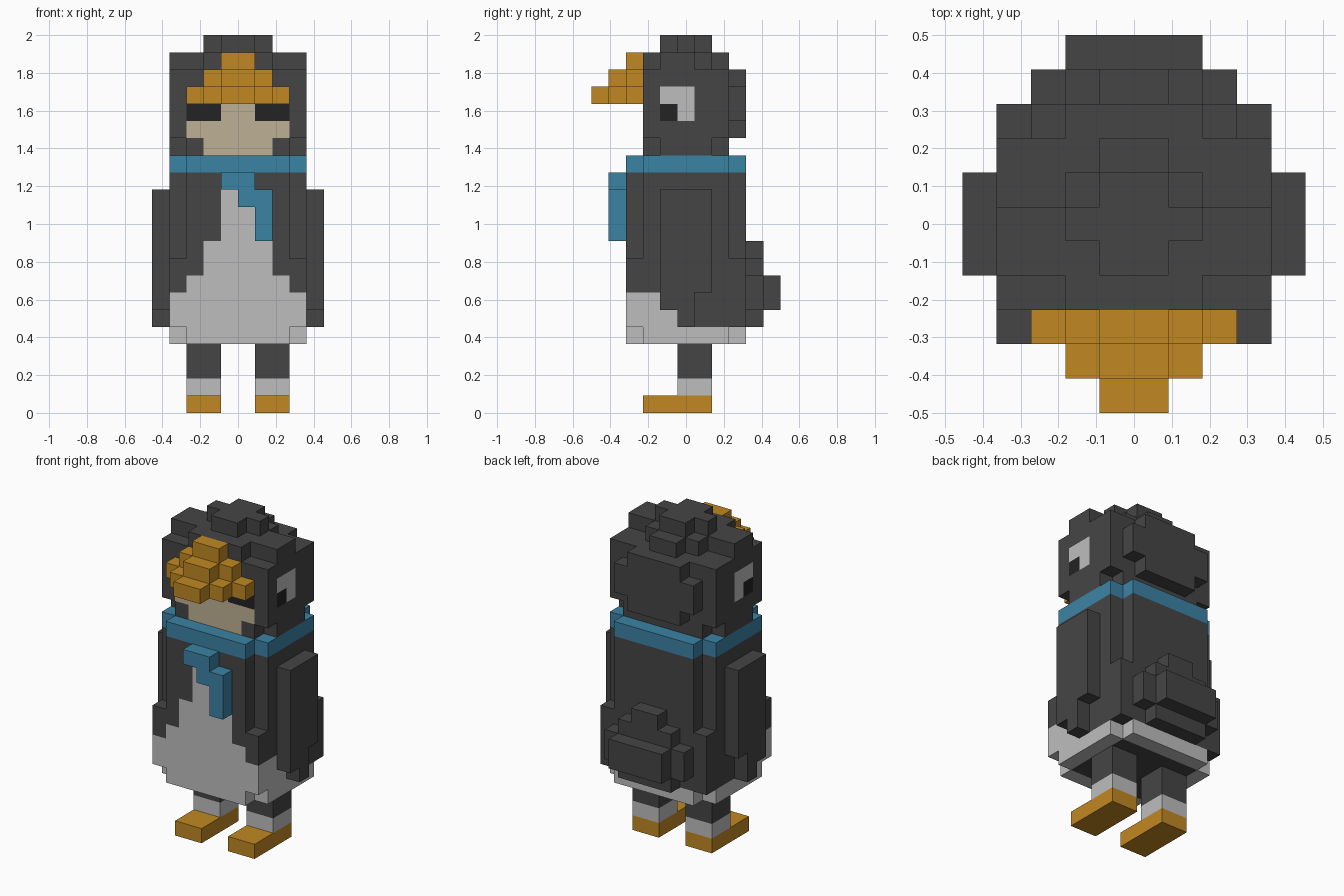
import bpy, bmesh
from mathutils import Vector

cube = bpy.data.objects.get("Cube")
if cube:
    bpy.data.objects.remove(cube, do_unlink=True)

U = 1 / 11          # block size
DARK, WHITE, BLUE, ORANGE, TAN, BLACK = range(6)


def linear(c):
    c /= 255
    return c / 12.92 if c <= 0.04045 else ((c + 0.055) / 1.055) ** 2.4


def material(name, rgb):
    m = bpy.data.materials.new(name)
    col = tuple(linear(c) for c in rgb) + (1,)
    m.diffuse_color = col
    m.use_nodes = True
    bsdf = m.node_tree.nodes["Principled BSDF"]
    bsdf.inputs["Base Color"].default_value = col
    bsdf.inputs["Roughness"].default_value = 0.9
    return m


MATS = [material("charcoal feathers", (69, 69, 69)),
        material("pale grey", (190, 190, 190)),
        material("scarf blue", (59, 131, 165)),
        material("beak orange", (193, 137, 34)),
        material("face tan", (190, 176, 147)),
        material("eye black", (35, 35, 35))]

DIRS = [Vector(d) for d in ((1, 0, 0), (-1, 0, 0), (0, 1, 0),
                            (0, -1, 0), (0, 0, 1), (0, 0, -1))]


def sym(w, y0, y1, z0, z1):
    """Box centred on x = 0, w blocks to each side."""
    return (-w, w, y0, y1, z0, z1)


def mirrored(boxes):
    return [(-b[1], -b[0], *b[2:]) for b in boxes]


def build(name, boxes, rule):
    """Join block boxes into one outer skin, coloured by a rule.
    rule(i, y, z, n): i = blocks from the middle, n = face normal."""
    cells = {(x, y, z) for x0, x1, y0, y1, z0, z1 in boxes
             for x in range(x0, x1) for y in range(y0, y1) for z in range(z0, z1)}
    bm = bmesh.new()
    verts = {}

    def vert(p):
        key = tuple(round(c) for c in p)
        if key not in verts:
            verts[key] = bm.verts.new((key[0] * U, (key[1] - 5.5) * U, key[2] * U))
        return verts[key]

    for x, y, z in sorted(cells):
        centre = Vector((x + .5, y + .5, z + .5))
        for n in DIRS:
            if tuple(int(a + b) for a, b in zip((x, y, z), n)) in cells:
                continue
            s = Vector((n.y, n.z, n.x)) * .5
            t = n.cross(s)
            f = bm.faces.new([vert(centre + n * .5 + d)
                              for d in (s + t, t - s, -s - t, s - t)])
            f.material_index = rule(x if x >= 0 else -x - 1, y, z, n)
    # merge flat same-coloured blocks into larger faces
    bmesh.ops.dissolve_limit(bm, angle_limit=0.01, verts=bm.verts[:],
                             edges=bm.edges[:], delimit={'MATERIAL'})
    me = bpy.data.meshes.new(name)
    bm.normal_update()
    bm.to_mesh(me)
    bm.free()
    for m in MATS:
        me.materials.append(m)
    ob = bpy.data.objects.new(name, me)
    bpy.context.collection.objects.link(ob)
    return ob


def plain(colour):
    return lambda i, y, z, n: colour


# body with a pale belly that narrows upward
BELLY = {7: 3, 8: 2, 9: 2, 10: 1, 11: 1, 12: 1}


def body_rule(i, y, z, n):
    if z == 4:
        return DARK if n.z < 0 and i < 3 and 3 <= y < 8 else WHITE
    if z < 7:
        return WHITE if y < 5 else DARK
    return WHITE if y == 2 and i < BELLY.get(z, 0) else DARK


build("body", [sym(3, 2, 9, 4, 14), sym(4, 3, 8, 4, 14), sym(4, 2, 9, 5, 9)], body_rule)

# stepped tail
build("tail", [sym(2, 9, 10, 5, 9), sym(3, 9, 10, 6, 8), sym(1, 9, 10, 9, 10),
               sym(2, 10, 11, 6, 8)], plain(DARK))

# wings and legs, mirrored left to right
WING = [(4, 5, 4, 7, 7, 13), (4, 5, 4, 6, 6, 7), (4, 5, 5, 6, 5, 6)]
LEG = [(1, 3, 3, 7, 0, 1), (1, 3, 5, 7, 1, 4)]


def leg_rule(i, y, z, n):
    return (ORANGE, WHITE, DARK, DARK)[z]


for side, flip in (("left", list), ("right", mirrored)):
    build(side + "_wing", flip(WING), plain(DARK))
    build(side + "_leg", flip(LEG), leg_rule)

# scarf ring and hanging end
build("scarf", [sym(3, 2, 9, 14, 15), sym(4, 3, 8, 14, 15)], plain(BLUE))
build("scarf_end", [(-1, 1, 1, 2, 13, 14), (0, 2, 1, 2, 12, 13),
                    (1, 2, 1, 2, 10, 12)], plain(BLUE))


# head with painted face and eyes
def head_rule(i, y, z, n):
    if n.y < 0 and y == 3:
        if z == 17 and 1 <= i < 3:
            return BLACK
        if i < {15: 2, 16: 3, 17: 1}.get(z, 0):
            return TAN
    if n.x != 0 and i == 3 and 17 <= z < 19 and 4 <= y < 6:
        return BLACK if (y, z) == (4, 17) else WHITE
    return DARK


build("head", [sym(3, 3, 8, 15, 16), sym(4, 4, 7, 15, 16),      # neck
               sym(4, 3, 8, 16, 20),                            # main block
               sym(2, 8, 9, 16, 17), sym(3, 8, 9, 17, 19),      # back of head
               sym(2, 8, 9, 19, 20),
               sym(4, 4, 6, 20, 21), sym(2, 3, 7, 20, 21),      # crown
               sym(1, 7, 8, 20, 21),
               sym(2, 5, 6, 21, 22), sym(1, 4, 7, 21, 22)], head_rule)

# stepped beak
build("beak", [sym(3 - r - c, 2 - c, 3 - c, 18 + r, 19 + r)
               for r in range(3) for c in range(3 - r)], plain(ORANGE))
